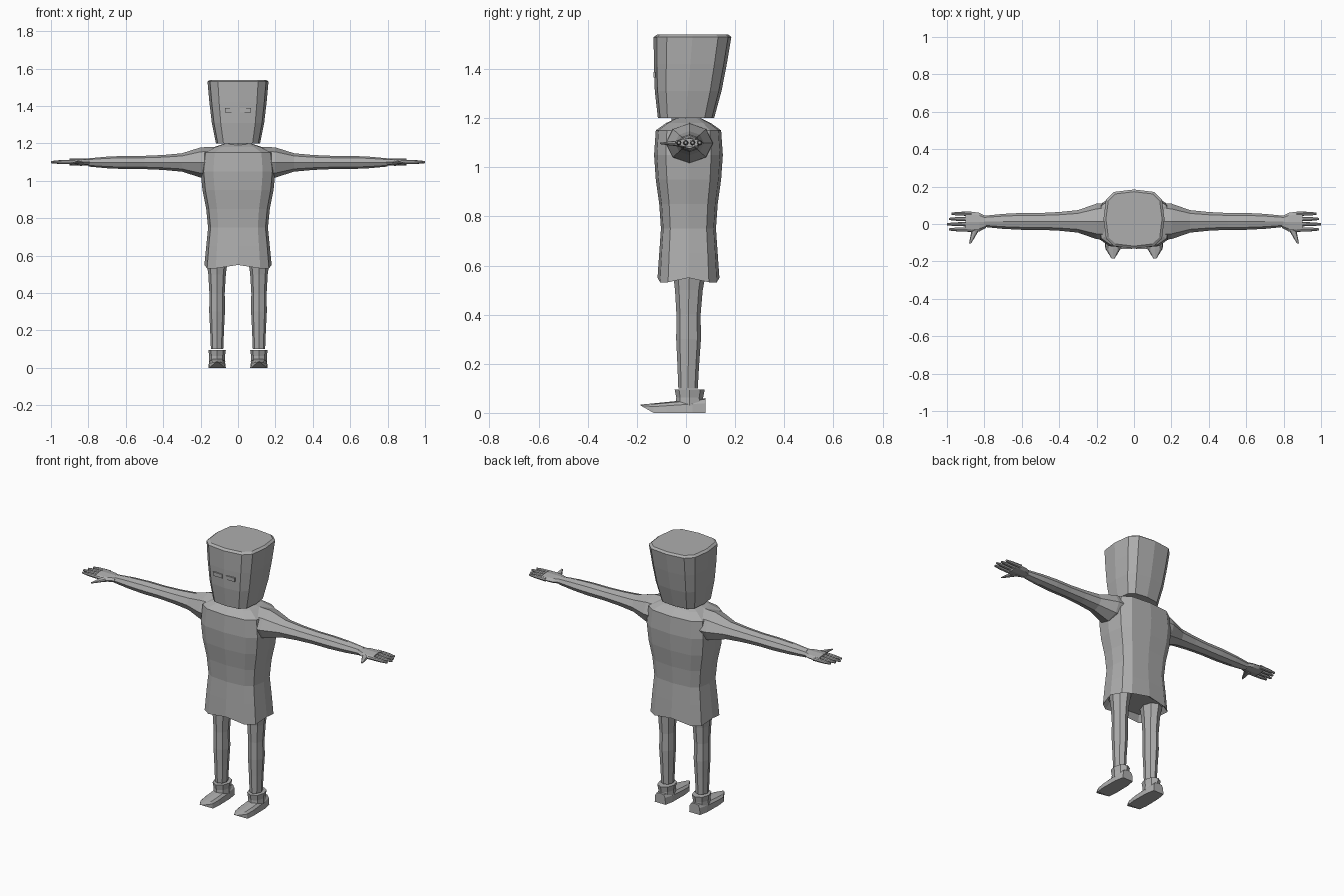
import bpy
import bmesh
from math import cos, sin, tau, copysign
from mathutils import Vector

if "Cube" in bpy.data.objects:
    bpy.data.objects.remove(bpy.data.objects["Cube"])

shade = 0.42
grey = bpy.data.materials.new("plain grey")
grey.use_nodes = True
grey.diffuse_color = (shade, shade, shade, 1)
principled = grey.node_tree.nodes["Principled BSDF"]
principled.inputs["Base Color"].default_value = grey.diffuse_color


def outline(sides, power):
    """Unit polygon; a power below one makes it squarer."""
    points = []
    for i in range(sides):
        u, v = cos(tau * i / sides), sin(tau * i / sides)
        points.append((copysign(abs(u) ** power, u), copysign(abs(v) ** power, v)))
    return points


BOXY = outline(12, 0.6)
ROUND = outline(8, 1)


def section(shape, axis, centre, radius_a, radius_b):
    """Place a scaled outline across the given axis."""
    loop = []
    for u, v in shape:
        offset = [u * radius_a, v * radius_b]
        offset.insert(axis, 0)
        loop.append(Vector(centre) + Vector(offset))
    return loop


def steps(start, end, values):
    """Pair each value with an evenly spaced position."""
    gap = (end - start) / (len(values) - 1)
    return [(start + gap * i, value) for i, value in enumerate(values)]


def loft(name, loops, side=1):
    bm = bmesh.new()
    rings = [[bm.verts.new((p.x * side, p.y, p.z)) for p in loop] for loop in loops]
    for lower, upper in zip(rings, rings[1:]):
        for i in range(len(lower)):
            bm.faces.new((lower[i - 1], lower[i], upper[i], upper[i - 1]))
    bm.faces.new(rings[0])
    bm.faces.new(rings[-1])
    bmesh.ops.recalc_face_normals(bm, faces=bm.faces)
    mesh = bpy.data.meshes.new(name)
    bm.to_mesh(mesh)
    bm.free()
    mesh.materials.append(grey)
    obj = bpy.data.objects.new(name, mesh)
    bpy.context.collection.objects.link(obj)


# Tunic, with a recessed underside and a hem that dips at the corners
widths = steps(0.55, 1.15, [0.18, 0.17, 0.16, 0.17, 0.19, 0.2, 0.19])
widths += [(1.18, 0.13), (1.2, 0.07)]
tunic = [section(BOXY, 2, (0, 0.01, z), w, w * 0.7) for z, w in widths]
for point, (u, v) in zip(tunic[0], BOXY):
    point.z -= 0.03 * abs(u * v)
underside = section(BOXY, 2, (0, 0.01, 0.57), 0.16, 0.1)
loft("tunic", [underside] + tunic)
loft("neck", [section(ROUND, 2, (0, 0, z), 0.07, 0.06) for z in (1.15, 1.22)])

# Helmet, leaning back slightly as it widens
widths = steps(1.2, 1.53, [0.118, 0.14, 0.153, 0.163]) + [(1.54, 0.15)]
loft("helmet", [section(BOXY, 2, (0, (z - 1.2) * 0.08, z), w, w * 0.97)
                for z, w in widths])

for side, label in ((1, "left"), (-1, "right")):
    # Eye slit plate
    bpy.ops.mesh.primitive_cube_add(size=1, location=(0.04 * side, -0.128, 1.377))
    slit = bpy.context.object
    slit.name = label + "_eye_slit"
    slit.scale = (0.06, 0.009, 0.022)
    slit.data.materials.append(grey)

    # Arm from inside the shoulder to the wrist
    radii = steps(0.1, 0.8, [0.1, 0.095, 0.06, 0.05, 0.045, 0.045, 0.04, 0.03])
    loft(label + "_arm", [section(ROUND, 0, (x, 0.014, 1.098), r, r * 0.9 - 0.005)
                          for x, r in radii], side)

    # Hand
    radii = steps(0.79, 0.9, [0.03, 0.05, 0.055, 0.05])
    loft(label + "_palm", [section(ROUND, 0, (x, 0.01, 1.1), r, 0.018)
                           for x, r in radii], side)
    for i, finger in enumerate(("little", "ring", "middle", "index")):
        y = 0.055 - 0.028 * i
        tip = 1 - 0.012 * abs(i - 2)
        radii = steps(0.87, tip, [0.012, 0.011, 0.01, 0.006])
        loft(f"{label}_{finger}_finger",
             [section(ROUND, 0, (x, y, 1.1), r, r) for x, r in radii], side)
    radii = steps(-0.01, -0.105, [0.03, 0.018, 0.012, 0.005])
    loft(label + "_thumb", [section(ROUND, 1, (0.835 - y * 0.4, y, 1.097), r, r * 0.6)
                            for y, r in radii], side)

    # Leg with knee and calf
    radii = steps(0.1, 0.6, [0.033, 0.037, 0.042, 0.041, 0.047, 0.06])
    loft(label + "_leg", [section(ROUND, 2, (0.112, r * 0.25, z), r, r * 1.2)
                          for z, r in radii], side)

    # Boot cuff, and a flat-soled boot with a raised pointed toe
    radii = steps(0.03, 0.095, [0.044, 0.042, 0.047])
    loft(label + "_boot_cuff", [section(ROUND, 2, (0.112, 0.015, z), r, r * 1.3)
                                for z, r in radii], side)
    widths = steps(0.08, -0.185, [0.035, 0.045, 0.046, 0.047, 0.041, 0.008])
    boot = []
    for y, w in widths:
        loop = section(BOXY, 1, (0.112, y, 0), w, 0.052 + y * 0.1)
        for point in loop:
            point.z = max(point.z, 0, -0.155 - y)
        boot.append(loop)
    loft(label + "_boot", boot, side)
